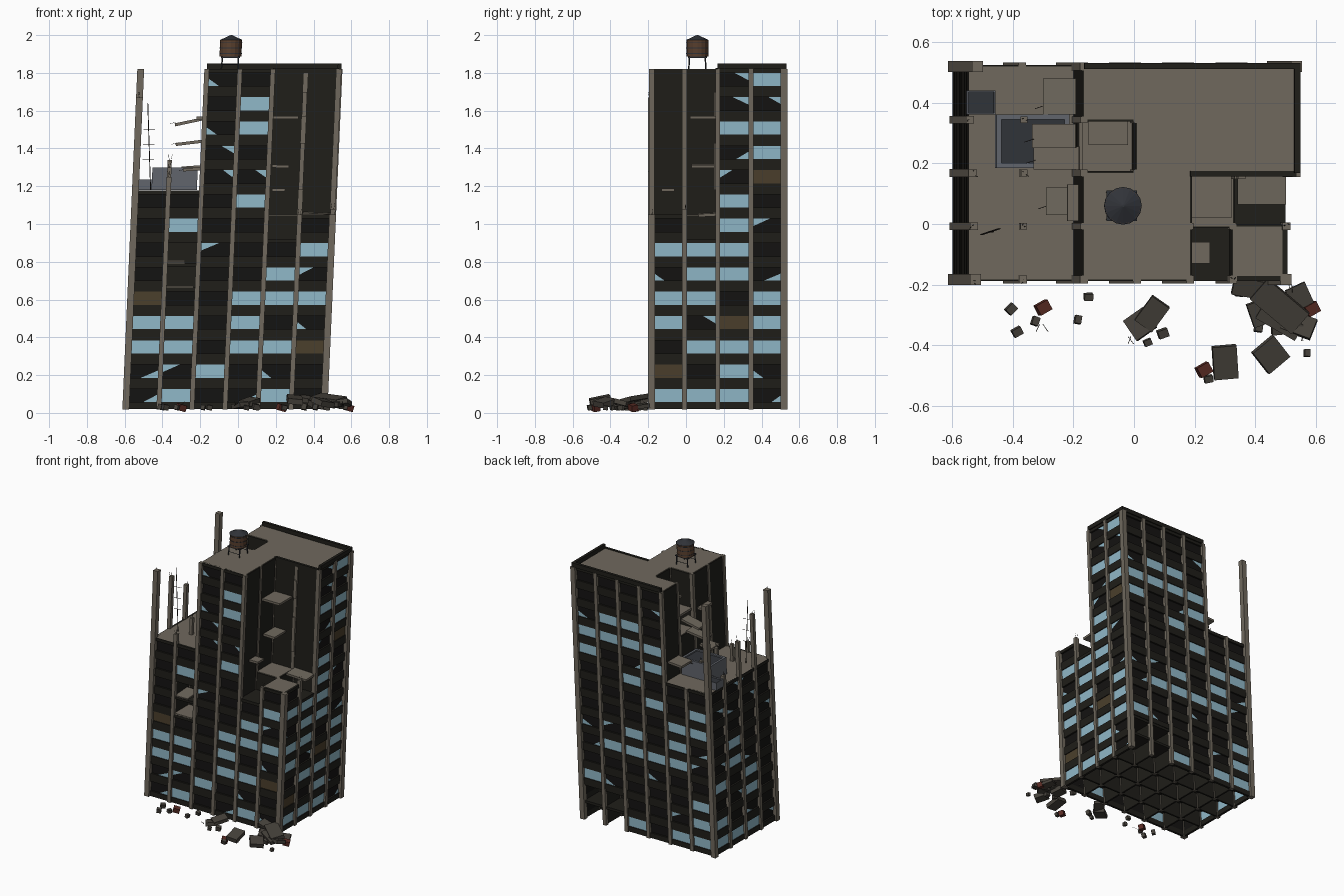
import bpy, bmesh, random
from math import radians
from mathutils import Matrix, Vector, Euler

if "Cube" in bpy.data.objects:
    bpy.data.objects.remove(bpy.data.objects["Cube"])

random.seed(7)
X = [-0.595 + 0.175 * i for i in range(7)]      # column grid lines
Y = [-0.183 + 0.1755 * j for j in range(5)]
Z = [0.02 + 0.1287 * f for f in range(15)]      # floor levels
LEAN = 0.044

COLORS = {"concrete": (.16, .14, .11), "dark": (.014, .013, .010), "void": (.007, .0065, .006),
          "glass": (.28, .48, .58), "steel": (.12, .13, .15), "wood": (.10, .05, .027),
          "slate": (.03, .033, .04), "brick": (.10, .025, .018), "rebar": (.03, .025, .02),
          "board": (.07, .05, .025), "grey": (.06, .053, .043)}
MATS = {}
for n, c in COLORS.items():
    MATS[n] = bpy.data.materials.new(n)
    MATS[n].diffuse_color = (*c, 1)
parts = {}


def part(name, mat, lean=True):
    return parts.setdefault(name, (bmesh.new(), mat, lean))[0]


def box(bm, x0, x1, y0, y1, z0, z1, rot=(0, 0, 0)):
    m = (Matrix.Translation(((x0 + x1) / 2, (y0 + y1) / 2, (z0 + z1) / 2))
         @ Euler([radians(a) for a in rot]).to_matrix().to_4x4()
         @ Matrix.Diagonal((x1 - x0, y1 - y0, z1 - z0, 1)))
    bmesh.ops.create_cube(bm, size=1, matrix=m)


def rod(bm, a, b, r, n=5, r2=None):
    a, b = Vector(a), Vector(b)
    q = (b - a).to_track_quat('Z', 'Y').to_matrix().to_4x4()
    bmesh.ops.create_cone(bm, cap_ends=True, segments=n, radius1=r, radius2=r if r2 is None else r2,
                          depth=(b - a).length, matrix=Matrix.Translation((a + b) / 2) @ q)


columns = part("columns", "concrete")
roofs = part("roof_slabs", "concrete")
floors = part("floor_slabs", "dark")
walls = part("inner_walls", "dark")
spandrels = part("spandrels", "dark")
voids = part("empty_windows", "void")
glass = part("window_glass", "glass")
boards = part("boarded_windows", "board")
loose = part("broken_slabs", "concrete")
rebar = part("rebar", "rebar")

# storeys left standing in each bay
H = {(i, j): 14 for i in range(6) for j in range(4)}
for j in range(4):
    H[0, j] = H[1, j] = 9
H.update({(4, 0): 7, (5, 0): 8, (4, 1): 8, (5, 1): 7, (2, 2): 11})
get = lambda i, j: H.get((i, j), 0)

# floors and roofs of every bay (two collapsed bays keep a dark interior floor)
for (i, j), h in H.items():
    for f in range(1, h + 1):
        top = f == h and (i, j) not in ((4, 0), (5, 1))
        box(roofs if top else floors, X[i], X[i + 1], Y[j], Y[j + 1], Z[f] - .018, Z[f])

# dark partitions between bays
for i in range(1, 6):
    for j in range(4):
        h = max(get(i, j), get(i - 1, j))
        box(walls, X[i] - .006, X[i] + .006, Y[j], Y[j + 1], Z[0], Z[h] - .004)
for j in range(1, 4):
    for i in range(6):
        h = max(get(i, j), get(i, j - 1))
        box(walls, X[i], X[i + 1], Y[j] - .006, Y[j] + .006, Z[0], Z[h] - .004)

# piers and columns; left side ones stick up out of the ruin
TOPS = {(0, 0): 1.67, (0, 1): 1.56, (0, 2): 1.43, (0, 3): 1.25, (0, 4): 1.82,
        (1, 0): 1.25, (1, 1): 1.30, (1, 2): 1.34, (1, 3): 1.31, (5, 0): 1.05, (6, 1): 1.08}
for i in range(7):
    for j in range(5):
        edge = (i in (0, 6)) + (j in (0, 4))
        w = (.011, .013, .018)[edge]
        h = max(get(a, b) for a in (i - 1, i) for b in (j - 1, j))
        top = TOPS.get((i, j), Z[h])
        box(columns, X[i] - w, X[i] + w, Y[j] - w, Y[j] + w, Z[0] - .003, top)
        if (i, j) in TOPS and top < 1.8:
            for k in range(2):
                p = Vector((X[i] + random.uniform(-w, w) * .7, Y[j] + random.uniform(-w, w) * .7, top - .01))
                rod(rebar, p, p + Vector((random.uniform(-.01, .01), random.uniform(-.01, .01), .04)), .001, 4)


# facades: G glass, t shard, B boarded, . empty, x fully open; rows from ground up
def rows(n):
    return ["".join(random.choice("GGGtt....") for _ in range(n)) for _ in range(14)]


FRONT = ["tG.tGt", "ttG.t.", "GG.GGB", "GG.G.t", "B..GGG", ".x..Gt", ".xt..G",
         ".G....", "...G..", "..tt..", "..t...", "..tG..", "...G..", "..t..."]
RIGHT = ["GGGt", "B.Gt", ".GGG", "GtBG", "GG.G", "tGGt", "GGG.", "..Gt", "..G.",
         "..tB", "..tG", "..GG", "..tt", "..tG"]
BACK = rows(6)
BACK[0] = BACK[0][:4] + "xx"
BACK[1] = BACK[1][:4] + "xx"
SIDES = {"front": (X, FRONT, lambda u, d: (u, Y[0] + d), lambda k: get(k, 0)),
         "back": (X, BACK, lambda u, d: (u, Y[4] - d), lambda k: get(k, 3)),
         "left": (Y, rows(4), lambda u, d: (X[0] + d, u), lambda k: get(0, k)),
         "right": (Y, RIGHT, lambda u, d: (X[6] - d, u), lambda k: get(5, k))}
for grid, rws, at, height in SIDES.values():
    def panel(bm, u0, u1, d0, d1, z0, z1):
        (xa, ya), (xb, yb) = at(u0, d0), at(u1, d1)
        box(bm, min(xa, xb), max(xa, xb), min(ya, yb), max(ya, yb), z0, z1)
    for k in range(len(grid) - 1):
        u0, u1 = grid[k] + .011, grid[k + 1] - .011
        for f in range(height(k)):
            kind = rws[f][k]
            za, zb = Z[f] + .037, Z[f] + .107
            if kind == "x":
                continue
            panel(spandrels, u0, u1, -.004, .012, Z[f], za)       # sill
            panel(spandrels, u0, u1, -.004, .012, zb, Z[f + 1])   # head
            if kind in "GB":
                panel(glass if kind == "G" else boards, u0, u1, .002, .006, za, zb)
            else:
                panel(voids, u0, u1, .008, .012, za, zb)
            if kind == "t":
                c, s = random.choice(((u0, 1), (u1, -1)))
                zc, zt = random.choice(((za, 1), (zb, -1)))
                pts = ((c, zc), (c + s * random.uniform(.05, .1), zc), (c, zc + zt * .04))
                glass.faces.new([glass.verts.new((*at(u, .003), z)) for u, z in pts])

# parapets on the surviving rear block
parapet = part("parapets", "dark")
box(parapet, X[2], X[6] + .012, Y[4] - .008, Y[4] + .012, 1.82, 1.85)
box(parapet, X[6] - .008, X[6] + .012, Y[2], Y[4] + .012, 1.82, 1.85)
box(parapet, X[4], X[6], Y[2] - .012, Y[2] + .006, 1.80, 1.826)

# slabs hanging in the broken corners: x0, x1, y0, y1 (as seen), z, tilt x, tilt y
HANG = [(-.335, -.19, .25, .33, 1.54, 0, -12), (-.33, -.18, .18, .255, 1.43, 0, -7),
        (-.30, -.18, .36, .48, 1.30, 0, -4), (-.29, -.18, .03, .12, 1.29, 0, -4),
        (-.22, -.18, .01, .13, 1.56, 0, 0), (-.17, 0, .17, .345, 1.57, 0, 0), (-.15, -.02, .26, .345, 1.69, 0, 0),
        (.18, .32, .02, .165, 1.565, 0, 0), (.18, .27, .03, .165, 1.305, 0, 2),
        (.18, .25, -.13, -.06, 1.18, 0, 0), (.34, .50, .065, .165, 1.05, 3, 2),
        (-.38, -.235, -.186, -.02, .664, 0, 0), (-.38, -.28, -.18, -.04, .795, 3, 0)]
for n, (x0, x1, y0, y1, z, rx, ry) in enumerate(HANG):
    o = LEAN * z
    box(loose, x0 - o, x1 - o, y0, y1, z - .008, z + .008, (rx, ry, 0))
    if n < 4:
        p = Vector((x0 - o + .005, y0 + .03, z))
        rod(rebar, p, p + Vector((-.03, -.01, -.01)), .001, 4)
for z0, z1 in ((1.18, 1.43), (1.57, 1.70)):
    box(columns, X[5] - .012, X[5] + .012, Y[2] - .02, Y[2], z0, z1)

# rooftop machinery: open-topped housings
for n, (x0, x1, y0, y1, z1) in enumerate(((-.51, -.27, .185, .36, 1.30), (-.605, -.51, .36, .44, 1.235))):
    u = part("roof_unit_%d" % (n + 1), "steel")
    box(u, x0, x1, y0, y1, 1.18, z1 - .012)
    w = .016 - .01 * n
    for a in ((x0, x0 + w, y0, y1), (x1 - w, x1, y0, y1), (x0, x1, y0, y0 + w), (x0, x1, y1 - w, y1)):
        box(u, *a, z1 - .012, z1)
    box(part("roof_unit_grilles", "slate"), x0 + w, x1 - w, y0 + w, y1 - w, z1 - .013, z1 - .009)

# antenna
ant = part("antenna", "rebar")
rod(ant, (-.515, -.025, 1.18), (-.55, -.025, 1.64), .0025)
for z in (1.34, 1.42, 1.50):
    rod(ant, (-.565, -.035, z), (-.505, -.015, z), .0014, 4)

# water tank on legs with hoops and conical lid
cx, cy = -.123, .06
tank = part("water_tank", "wood")
rod(tank, (cx, cy, 1.888), (cx, cy, 1.975), .058, 16)
rod(part("tank_lid", "slate"), (cx, cy, 1.973), (cx, cy, 2.0), .062, 16, .004)
stand = part("tank_stand", "slate")
for z in (1.90, 1.93, 1.96):
    rod(stand, (cx, cy, z), (cx, cy, z + .004), .0595, 16)
box(stand, cx - .05, cx + .05, cy - .05, cy + .05, 1.88, 1.888)
for sx in (-1, 1):
    for sy in (-1, 1):
        rod(stand, (cx + sx * .045, cy + sy * .045, 1.82), (cx + sx * .042, cy + sy * .042, 1.885), .004, 6)
    rod(stand, (cx - .045, cy + sx * .045, 1.845), (cx + .045, cy + sx * .045, 1.845), .002, 4)

# rubble along the front: x, y, sizes, z, yaw, tilt
RUBBLE = [(.30, -.455, .08, .11, .03, .07, 5, 12), (.45, -.43, .09, .09, .03, .055, 40, 15),
          (.06, -.295, .07, .10, .025, .06, -35, 12), (.02, -.33, .08, .08, .025, .04, 35, -8),
          (.48, -.27, .18, .09, .025, .075, -40, 12), (.54, -.33, .11, .07, .025, .05, -20, -14),
          (.42, -.29, .08, .08, .03, .045, 20, 10), (.48, -.32, .15, .06, .025, .055, -30, 10),
          (.38, -.21, .11, .06, .025, .07, -10, 15), (.55, -.25, .07, .10, .02, .035, 25, 8)]
rub = part("rubble_slabs", "grey", False)
for x, y, sx, sy, sz, z, yaw, tilt in RUBBLE:
    box(rub, x - sx / 2, x + sx / 2, y - sy / 2, y + sy / 2, z - sz / 2, z + sz / 2, (tilt, tilt * .5, yaw))
chips = part("rubble_chips", "grey", False)
for x, y in ((-.405, -.28), (-.385, -.355), (-.325, -.32), (-.185, -.315), (-.15, -.24), (.045, -.39),
             (.095, -.36), (.245, -.51), (.57, -.425), (.41, -.34), (.47, -.35), (.35, -.22)):
    s = random.uniform(.012, .02)
    box(chips, x - s, x + s, y - s * .8, y + s * .8, .016, .016 + s * 1.8, (12, 8, random.uniform(0, 90)))
bricks = part("rubble_bricks", "brick", False)
for x, y in ((-.30, -.275), (.23, -.48), (.585, -.28)):
    box(bricks, x - .022, x + .022, y - .018, y + .018, .011, .045, (10, 14, 30))
wires = part("rubble_rebar", "rebar", False)
for x, y in ((-.02, -.37), (-.31, -.33), (.51, -.2), (.33, -.48), (.55, -.36)):
    for k in range(2):
        rod(wires, (x + .01 * k, y, .04), (x + .01 * k + random.uniform(-.02, .02), y - .025, .05 + .01 * k), .001, 4)

# finish: lean the building and create the objects
for name, (bm, mat, lean) in parts.items():
    if lean:
        for v in bm.verts:
            v.co.x += LEAN * v.co.z
    me = bpy.data.meshes.new(name)
    bm.to_mesh(me)
    bm.free()
    me.materials.append(MATS[mat])
    bpy.context.collection.objects.link(bpy.data.objects.new(name, me))

for m in bpy.data.materials:
    if m.users and not m.is_grease_pencil:
        m.use_nodes = True
        m.node_tree.nodes["Principled BSDF"].inputs["Base Color"].default_value = m.diffuse_color
